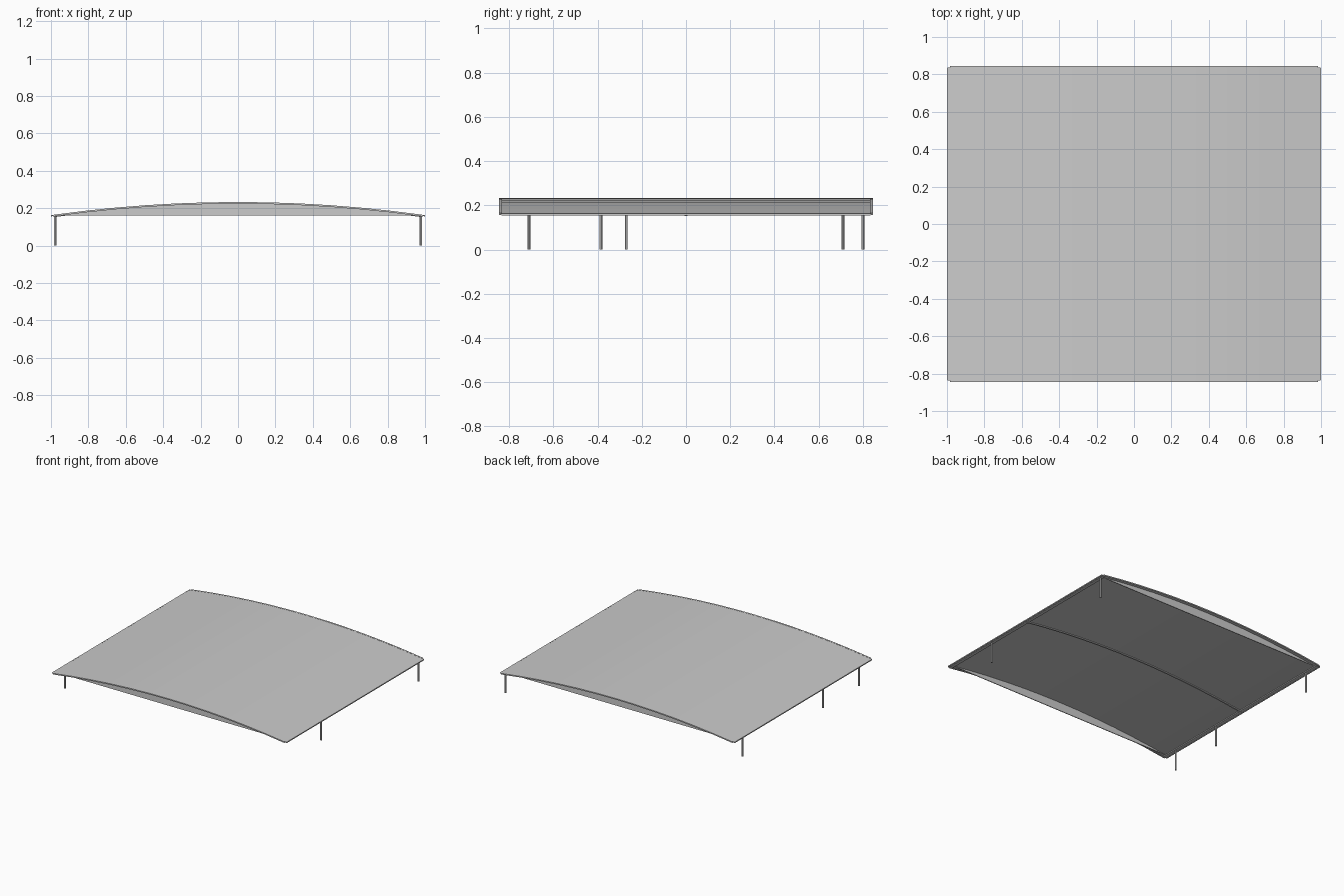
import bpy, bmesh

if "Cube" in bpy.data.objects:
    bpy.data.objects.remove(bpy.data.objects["Cube"])

HALF_X, HALF_Y = 1.0, 0.845
EAVE, RISE, SEGS = 0.162, 0.07, 12


def arch_z(x):
    return EAVE + RISE * (1 - x * x)


def prism(name, profile, y0, y1):
    """Extrude an (x, z) outline from y0 to y1."""
    bm = bmesh.new()
    face = bm.faces.new([bm.verts.new((x, y0, z)) for x, z in profile])
    out = bmesh.ops.extrude_face_region(bm, geom=[face])
    moved = [v for v in out["geom"] if isinstance(v, bmesh.types.BMVert)]
    bmesh.ops.translate(bm, verts=moved, vec=(0, y1 - y0, 0))
    bmesh.ops.recalc_face_normals(bm, faces=bm.faces)
    mesh = bpy.data.meshes.new(name)
    bm.to_mesh(mesh)
    bm.free()
    ob = bpy.data.objects.new(name, mesh)
    bpy.context.collection.objects.link(ob)
    return ob


def arch_band(half, top, bottom):
    """Outline of a curved strip with offsets from the arch line."""
    xs = [-half + 2 * half * i / SEGS for i in range(SEGS + 1)]
    return ([(x, arch_z(x) + top) for x in xs]
            + [(x, arch_z(x) + bottom) for x in reversed(xs)])


def box(name, x, y, z0, z1, sx, sy):
    return prism(name, [(x - sx / 2, z0), (x + sx / 2, z0),
                        (x + sx / 2, z1), (x - sx / 2, z1)],
                 y - sy / 2, y + sy / 2)


# Curved roof sheet
prism("roof_sheet", arch_band(0.998, 0.0, -0.005), -0.838, 0.838)

# Curved edge trims and the middle rib
for name, y in (("front_trim", -0.839), ("back_trim", 0.839)):
    prism(name, arch_band(0.985, 0.001, -0.008), y - 0.006, y + 0.006)
prism("middle_rib", arch_band(0.98, -0.004, -0.012), -0.006, 0.006)

# Gable panels filling each arch down to eave height
for name, y in (("front_gable", -0.812), ("back_gable", 0.812)):
    xs = [-0.97 + 1.94 * i / SEGS for i in range(SEGS + 1)]
    outline = [(x, arch_z(x) - 0.004) for x in xs]
    prism(name, outline, y - 0.003, y + 0.003)

# Eave beams along both sides
for name, s in (("left", -1), ("right", 1)):
    box(name + "_eave_beam", s * 0.977, 0, 0.155, 0.163, 0.025, 1.66)
    box(name + "_edge_trim", s * 0.997, 0, 0.155, 0.163, 0.006, 1.67)

# Unevenly spaced round posts
posts = {-1: (-0.71, -0.27, 0.71), 1: (-0.385, 0.80)}
for s, ys in posts.items():
    for i, y in enumerate(ys):
        bpy.ops.mesh.primitive_cylinder_add(
            vertices=12, radius=0.0065, depth=0.158,
            location=(s * 0.977, y, 0.079))
        ob = bpy.context.object
        ob.name = f"{'left' if s < 0 else 'right'}_post_{i + 1}"
        bpy.ops.object.shade_smooth_by_angle()
